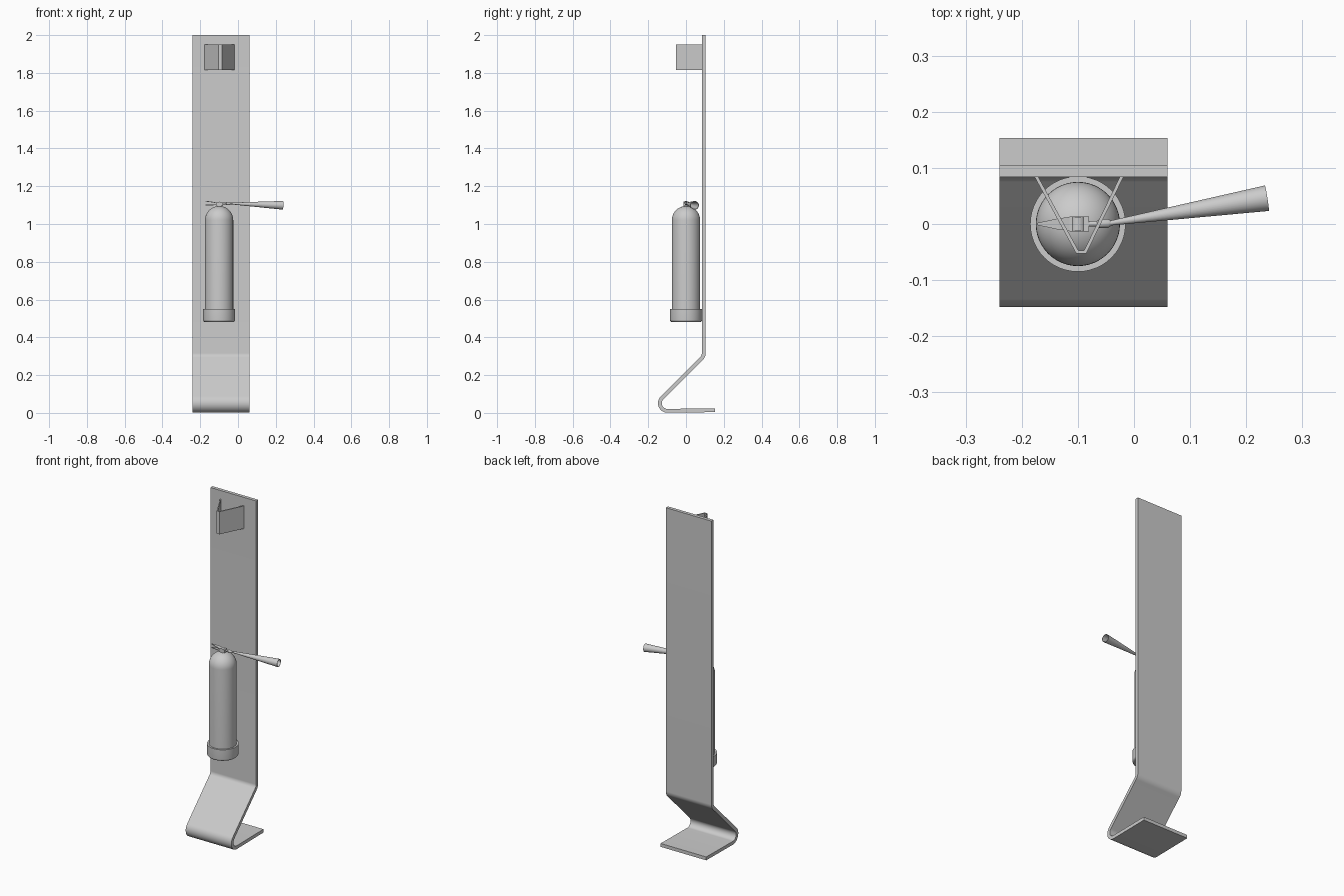
import bpy, bmesh, math
from mathutils import Vector

if "Cube" in bpy.data.objects:
    bpy.data.objects.remove(bpy.data.objects["Cube"])

CX = -0.10  # extinguisher axis


def finish(name, bm, smooth=True):
    bmesh.ops.remove_doubles(bm, verts=bm.verts, dist=1e-5)
    bmesh.ops.recalc_face_normals(bm, faces=bm.faces)
    me = bpy.data.meshes.new(name)
    bm.to_mesh(me)
    bm.free()
    ob = bpy.data.objects.new(name, me)
    bpy.context.collection.objects.link(ob)
    if smooth:
        bpy.ops.object.select_all(action='DESELECT')
        bpy.context.view_layer.objects.active = ob
        ob.select_set(True)
        bpy.ops.object.shade_smooth_by_angle(angle=math.radians(35))
    return ob


def fillet(prev, corner, nxt, r, n=10):
    p, c, q = Vector(prev), Vector(corner), Vector(nxt)
    a, b = (p - c).normalized(), (q - c).normalized()
    half = a.angle(b) / 2
    centre = c + (a + b).normalized() * (r / math.sin(half))
    t = r / math.tan(half)
    s, e = (c + a * t - centre).normalized(), (c + b * t - centre).normalized()
    return [centre + s.slerp(e, i / n) * r for i in range(n + 1)]


def sheet(name, path, thick, lo, hi, place):
    """Thicken a 2D centreline with mitred joints and extrude it."""
    path = [Vector(p) for p in path]
    left, right = [], []
    for i, p in enumerate(path):
        d0 = (p - path[i - 1]).normalized() if i else None
        d1 = (path[i + 1] - p).normalized() if i < len(path) - 1 else d0
        d0 = d0 or d1
        t = (d0 + d1).normalized()
        off = Vector((-t.y, t.x)) * (thick / 2 / t.dot(d1))
        left.append(p + off)
        right.append(p - off)
    bm = bmesh.new()
    rows = [[bm.verts.new(place(p, w)) for p, w in ((l, lo), (l, hi), (r, hi), (r, lo))]
            for l, r in zip(left, right)]
    for a, b in zip(rows, rows[1:]):
        for k in range(4):
            bm.faces.new((a[k], a[(k + 1) % 4], b[(k + 1) % 4], b[k]))
    bm.faces.new(rows[0])
    bm.faces.new(rows[-1])
    return finish(name, bm)


def lathe(name, profile, origin, axis=(0, 0, 1), n=48):
    """Revolve (radius, height) points around an axis."""
    bm = bmesh.new()
    vs = [bm.verts.new((r, 0, h)) for r, h in profile]
    es = [bm.edges.new(e) for e in zip(vs, vs[1:])]
    bmesh.ops.spin(bm, geom=vs + es, cent=(0, 0, 0), axis=(0, 0, 1),
                   angle=math.tau, steps=n, use_merge=False)
    bmesh.ops.remove_doubles(bm, verts=bm.verts, dist=1e-5)
    rot = Vector((0, 0, 1)).rotation_difference(Vector(axis))
    for v in bm.verts:
        v.co = rot @ v.co + Vector(origin)
    return finish(name, bm)


def taper_bar(name, sections):
    """Box-section bar along x; each section is x, z, half width, half height."""
    bm = bmesh.new()
    rows = [[bm.verts.new((x, sy * w, z + sz * h))
             for sy, sz in ((-1, -1), (1, -1), (1, 1), (-1, 1))] for x, z, w, h in sections]
    for a, b in zip(rows, rows[1:]):
        for k in range(4):
            bm.faces.new((a[k], a[(k + 1) % 4], b[(k + 1) % 4], b[k]))
    bm.faces.new(rows[0])
    bm.faces.new(rows[-1])
    return finish(name, bm, False)


# Bent stand panel
top, knee, toe, heel = (0.094, 2.0), (0.094, 0.30), (-0.196, 0.010), (0.153, 0.014)
path = [top, *fillet(top, knee, toe, 0.04), *fillet(knee, toe, heel, 0.040, 16), heel]
sheet("stand_panel", path, 0.02, -0.24, 0.06, lambda p, w: (w, p.x, p.y))

# Folded V sign near the top
sheet("folded_sign", [(-0.175, 0.086), (-0.101, -0.050), (-0.087, -0.050), (-0.021, 0.086)],
      0.006, 1.815, 1.95, lambda p, w: (p.x, p.y, w))

# Cylinder with domed top
dome = [(0.075 * math.cos(a), 1.02 + 0.075 * math.sin(a))
        for a in (math.pi / 2 * i / 12 for i in range(13))]
lathe("cylinder_body", [(0, 0.50), (0.075, 0.50)] + dome, (CX, 0, 0))

# Base cup with rounded lower edge
cup = [(0.073 + 0.012 * math.sin(a), 0.493 - 0.012 * math.cos(a))
       for a in (math.pi / 2 * i / 6 for i in range(7))]
lathe("base_cup", [(0, 0.481)] + cup + [(0.085, 0.55), (0.074, 0.55), (0.074, 0.505), (0, 0.505)],
      (CX, 0, 0))

# Valve: neck, block, side knob
lathe("valve_neck", [(0, 1.085), (0.012, 1.085), (0.012, 1.10), (0, 1.10)], (CX, 0, 0), n=24)
taper_bar("valve_block", [(-0.115, 1.105, 0.013, 0.009), (-0.080, 1.105, 0.013, 0.009)])
lathe("valve_knob", [(0, -0.0125), (0.014, -0.0125), (0.014, 0.0125), (0, 0.0125)],
      (CX, 0, 1.104), (0, 1, 0), n=24)

# Squeeze levers
for name, z_root, z_tip in (("upper_lever", 1.111, 1.121), ("lower_lever", 1.102, 1.100)):
    taper_bar(name, [(-0.172, z_tip, 0.002, 0.002),
                     (-0.135, (z_root + z_tip) / 2, 0.010, 0.002),
                     (-0.110, z_root, 0.013, 0.002)])

# Outlet and discharge horn
lathe("outlet", [(0, 0), (0.005, 0), (0.005, 0.018), (0.008, 0.022), (0.008, 0.038),
                 (0.004, 0.044), (0, 0.044)], (-0.084, 0, 1.108), (1, 0.03, 0), n=24)
start, end = Vector((-0.046, 0.001, 1.109)), Vector((0.237, 0.046, 1.099))
L = (end - start).length
lathe("discharge_horn", [(0, 0), (0.004, 0), (0.023, L), (0.0205, L), (0.006, 0.06), (0, 0.06)],
      start, end - start, n=32)
